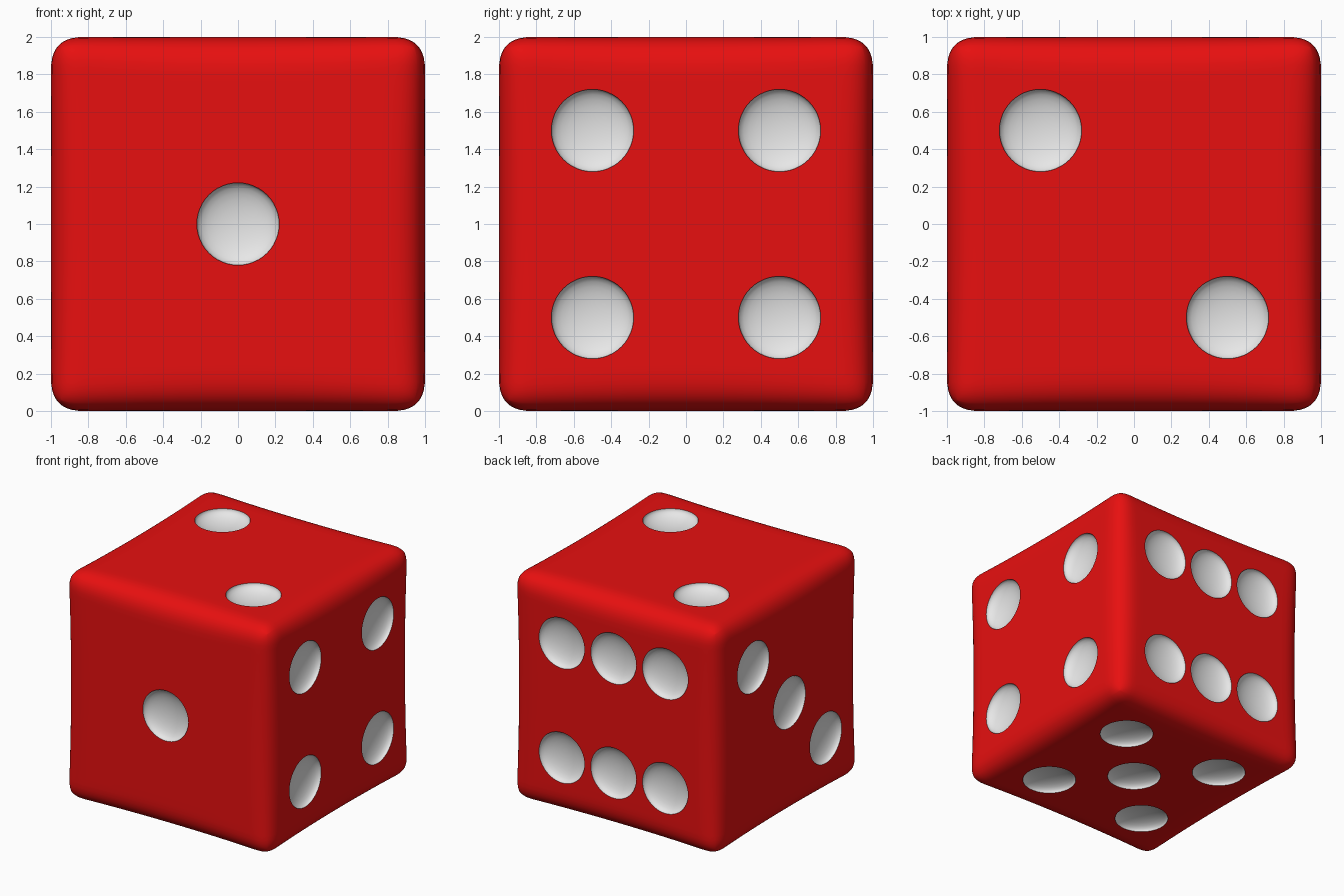
import bpy, bmesh, math
from mathutils import Vector, Matrix

if "Cube" in bpy.data.objects:
    bpy.data.objects.remove(bpy.data.objects["Cube"])

CENTRE = Vector((0, 0, 1))


def material(name, rgb):
    m = bpy.data.materials.new(name)
    m.diffuse_color = (*rgb, 1)
    m.use_nodes = True
    m.node_tree.nodes["Principled BSDF"].inputs["Base Color"].default_value = m.diffuse_color
    return m


red = material("red", (0.8, 0.005, 0.005))
white = material("white", (0.8, 0.8, 0.8))


def make_object(name, bm):
    me = bpy.data.meshes.new(name)
    bm.to_mesh(me)
    bm.free()
    me.materials.append(red)
    me.materials.append(white)
    ob = bpy.data.objects.new(name, me)
    bpy.context.collection.objects.link(ob)
    return ob


def round_off(p):
    # Soft cube edges, slightly rounder in the middle of each edge
    m = min(abs(c) for c in p)
    r = 0.16 + 0.06 * (1 - m * m)
    core = Vector([max(r - 1, min(1 - r, c)) for c in p])
    d = p - core
    length = sum(abs(c) ** 2.5 for c in d) ** 0.4
    return core + d * (r / length)


# Die body: gridded cube, denser towards its edges
bm = bmesh.new()
bmesh.ops.create_cube(bm, size=2)
bmesh.ops.subdivide_edges(bm, edges=bm.edges[:], cuts=39, use_grid_fill=True)
for v in bm.verts:
    p = Vector([math.sin(c * math.pi / 2) for c in v.co])
    v.co = round_off(p) + CENTRE
die = make_object("die", bm)

# Pips: flattened spheres sunk into each face
a = 0.5
diagonal = [(-a, a), (a, -a)]
corners = [(x, y) for x in (-a, a) for y in (-a, a)]
faces = [
    ((0, -1, 0), (1, 0, 0), (0, 0, 1), [(0, 0)]),                       # front 1
    ((0, 0, 1), (1, 0, 0), (0, 1, 0), diagonal),                        # top 2
    ((-1, 0, 0), (0, -1, 0), (0, 0, 1), diagonal + [(0, 0)]),           # left 3
    ((1, 0, 0), (0, 1, 0), (0, 0, 1), corners),                         # right 4
    ((0, 0, -1), (1, 0, 0), (0, 1, 0), corners + [(0, 0)]),             # bottom 5
    ((0, 1, 0), (1, 0, 0), (0, 0, 1), corners + [(0, -a), (0, a)]),     # back 6
]
bm = bmesh.new()
for n, u, w, spots in faces:
    n, u, w = Vector(n), Vector(u), Vector(w)
    turn = n.to_track_quat('Z', 'Y').to_matrix().to_4x4()
    for i, j in spots:
        place = Matrix.Translation(CENTRE + n + u * i + w * j)
        bmesh.ops.create_uvsphere(
            bm, u_segments=48, v_segments=15, radius=1,
            matrix=place @ turn @ Matrix.Diagonal((0.221, 0.221, 0.08, 1)))
for f in bm.faces:
    f.material_index = 1
cutter = make_object("pip_cutter", bm)
cutter.hide_render = True

# Cut the pips, keeping their white faces
bpy.context.view_layer.objects.active = die
die.select_set(True)
cut = die.modifiers.new("pips", 'BOOLEAN')
cut.operation = 'DIFFERENCE'
cut.solver = 'EXACT'
cut.object = cutter
bpy.ops.object.modifier_apply(modifier=cut.name)
bpy.data.objects.remove(cutter)
bpy.ops.object.shade_smooth_by_angle(angle=math.radians(35))
